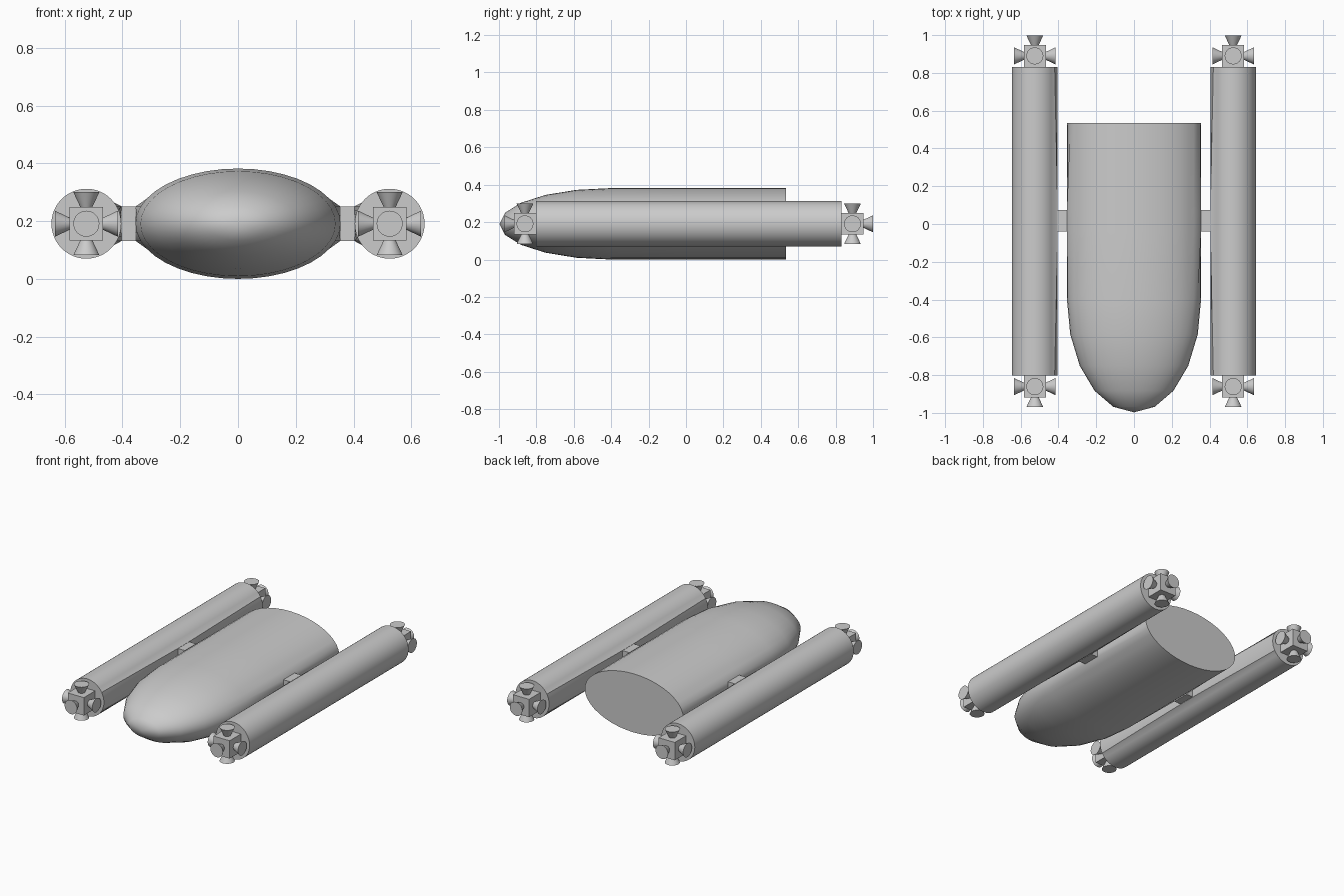
import bpy, bmesh
from math import sin, cos, pi, radians
from mathutils import Vector, Matrix

if "Cube" in bpy.data.objects:
    bpy.data.objects.remove(bpy.data.objects["Cube"])

ZC = 0.191            # shared centre height
TUBE_X = 0.525        # tube axis offset
PAD = 0.059           # half height of the flat strut pads
Y0, Y1 = -0.04, 0.075  # strut front and back


def finish(bm, name, angle=30):
    bmesh.ops.recalc_face_normals(bm, faces=bm.faces)
    mesh = bpy.data.meshes.new(name)
    bm.to_mesh(mesh)
    bm.free()
    ob = bpy.data.objects.new(name, mesh)
    bpy.context.collection.objects.link(ob)
    bpy.context.view_layer.objects.active = ob
    ob.select_set(True)
    bpy.ops.object.shade_smooth_by_angle(angle=radians(angle))
    ob.select_set(False)
    return ob


def ring(bm, cx, y, rx, rz, n, pads=()):
    """Elliptical section; pads lists the sides (-1, 1) flattened for a strut."""
    verts = []
    for i in range(n):
        a = 2 * pi * i / n
        x, z = rx * cos(a), rz * sin(a)
        for s in pads:
            if abs(z) < PAD + 0.002 and x * s > 0:
                x = s * rx
        verts.append(bm.verts.new((cx + x, y, ZC + z)))
    return verts


def loft(bm, rings):
    n = len(rings[0])
    for a, b in zip(rings, rings[1:]):
        for i in range(n):
            j = (i + 1) % n
            bm.faces.new((a[i], a[j], b[j], b[i]))


# Hull: elliptical barrel, flat at the back, with a rounded nose
bm = bmesh.new()
W, H, N = 0.355, 0.191, 40
rings = [ring(bm, 0, 0.535, W, H, N)]
rings += [ring(bm, 0, y, W, H, N, (-1, 1)) for y in (Y1, Y0)]
for k in range(5):
    a = radians(18 * k)
    rings.append(ring(bm, 0, -0.4 - 0.597 * sin(a), W * cos(a), H * cos(a), N))
loft(bm, rings)
bm.faces.new(rings[0])
tip = bm.verts.new((0, -0.997, ZC))
for i in range(N):
    bm.faces.new((rings[-1][i], rings[-1][(i + 1) % N], tip))
finish(bm, "hull", 35)


def box(name, lo, hi):
    bm = bmesh.new()
    lo, hi = Vector(lo), Vector(hi)
    size = hi - lo
    bmesh.ops.create_cube(bm, size=1, matrix=Matrix.Translation((lo + hi) / 2)
                          @ Matrix.Diagonal((*size, 1)))
    return finish(bm, name)


def nozzle(name, centre, direction, length=0.051):
    """Flared cone from the block face outward."""
    bm = bmesh.new()
    d = Vector(direction)
    rot = d.to_track_quat('Z', 'Y').to_matrix().to_4x4()
    pos = Vector(centre) + d * (0.058 + length / 2)
    bmesh.ops.create_cone(bm, cap_ends=True, segments=32, radius1=0.021,
                          radius2=0.045, depth=length,
                          matrix=Matrix.Translation(pos) @ rot)
    return finish(bm, name)


for s, side in ((-1, "left"), (1, "right")):
    cx = s * TUBE_X
    # Side tube
    bm = bmesh.new()
    rings = [ring(bm, cx, y, 0.121, 0.121, 48, p) for y, p in
             ((-0.803, ()), (Y0, (-s,)), (Y1, (-s,)), (0.832, ()))]
    loft(bm, rings)
    bm.faces.new(rings[0])
    bm.faces.new(rings[-1])
    finish(bm, side + "_tube")

    # Strut between hull and tube
    xs = sorted((s * 0.352, s * 0.407))
    box(side + "_strut", (xs[0], Y0, ZC - PAD), (xs[1], Y1, ZC + PAD))

    # Thruster blocks with five nozzles each
    for e, end, cy in ((-1, "front", -0.861), (1, "back", 0.890)):
        name = f"{side}_{end}_thruster"
        box(name + "_block", (cx - 0.058, cy - 0.058, ZC - 0.058),
            (cx + 0.058, cy + 0.058, ZC + 0.058))
        for d in ((1, 0, 0), (-1, 0, 0), (0, 0, 1), (0, 0, -1), (0, e, 0)):
            nozzle(name + "_nozzle", (cx, cy, ZC), d)
